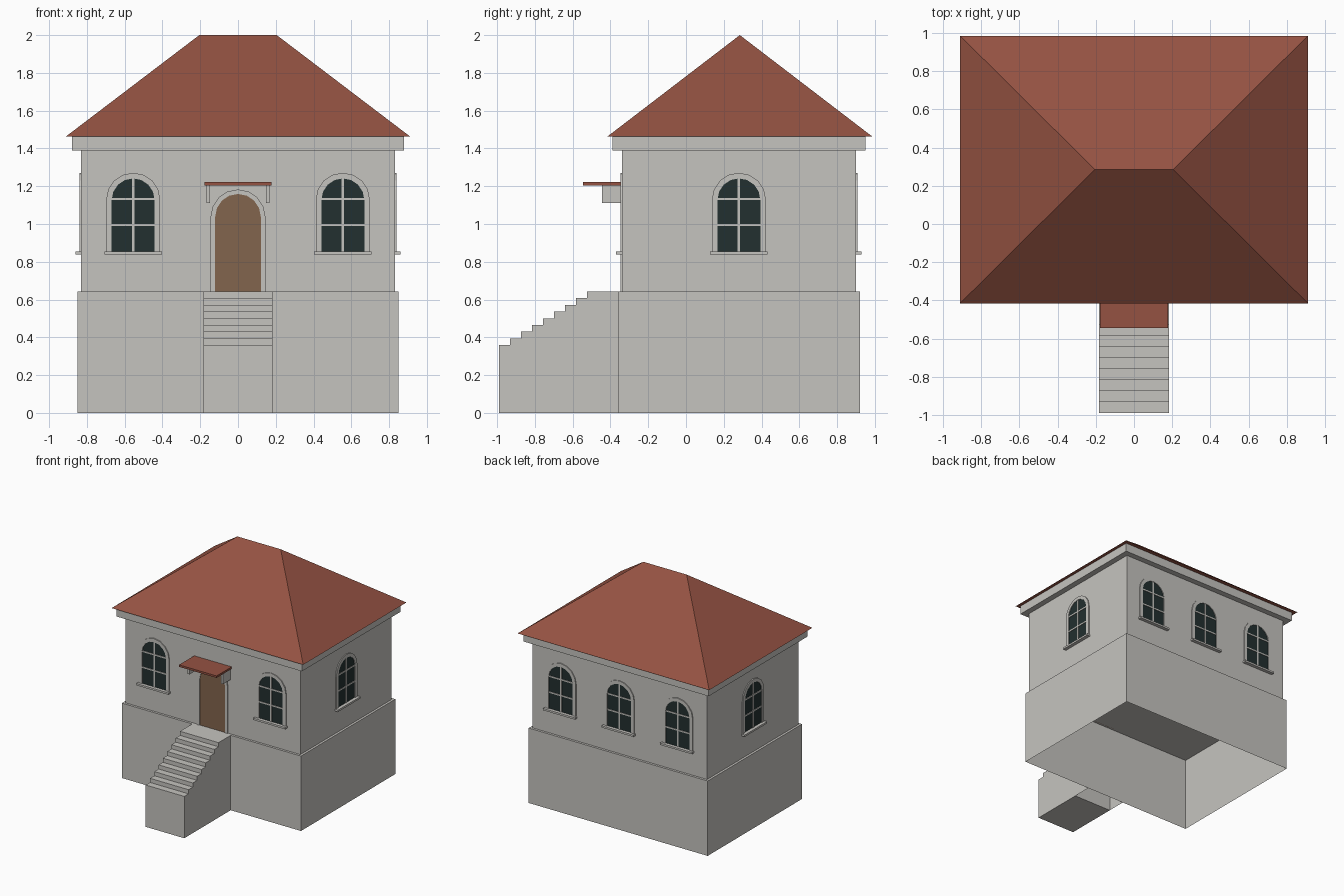
import bpy, bmesh, math
from mathutils import Matrix

if "Cube" in bpy.data.objects:
    bpy.data.objects.remove(bpy.data.objects["Cube"])


def material(name, rgb):
    m = bpy.data.materials.new(name)
    m.diffuse_color = (*rgb, 1)
    m.use_nodes = True
    m.node_tree.nodes["Principled BSDF"].inputs["Base Color"].default_value = m.diffuse_color
    return m


STONE = material("pale_stone", (0.56, 0.55, 0.52))
ROOF = material("red_tile", (0.30, 0.085, 0.055))
DOOR = material("brown_wood", (0.225, 0.13, 0.075))
GLASS = material("dark_glass", (0.016, 0.029, 0.029))


def finish(name, bm, mat, matrix=Matrix()):
    me = bpy.data.meshes.new(name)
    bm.to_mesh(me)
    bm.free()
    me.materials.append(mat)
    ob = bpy.data.objects.new(name, me)
    ob.matrix_world = matrix
    bpy.context.collection.objects.link(ob)
    return ob


def box(name, x, y, z, mat, matrix=Matrix(), drop=()):
    """Box from (min, max) ranges; drop lists (axis, sign) of faces left open."""
    bm = bmesh.new()
    bmesh.ops.create_cube(bm, size=1)
    bm.normal_update()
    gone = [f for f in bm.faces if any(f.normal[a] * s > 0.5 for a, s in drop)]
    bmesh.ops.delete(bm, geom=gone, context='FACES')
    for v in bm.verts:
        for i, (lo, hi) in enumerate((x, y, z)):
            v.co[i] = lo if v.co[i] < 0 else hi
    return finish(name, bm, mat, matrix)


def prism(name, pts, offset, mat, matrix=Matrix()):
    """Extrude a closed outline of 3D points by an offset."""
    bm = bmesh.new()
    f = bm.faces.new([bm.verts.new(p) for p in pts])
    ext = bmesh.ops.extrude_face_region(bm, geom=[f], use_keep_orig=True)
    bmesh.ops.translate(bm, vec=offset,
                        verts=[g for g in ext["geom"] if isinstance(g, bmesh.types.BMVert)])
    bmesh.ops.recalc_face_normals(bm, faces=bm.faces)
    return finish(name, bm, mat, matrix)


def arch(half, bottom, spring, y, n=8):
    """Round-topped outline, from bottom right over the top to bottom left."""
    top = [(half * math.cos(math.pi * i / n), y, spring + half * math.sin(math.pi * i / n))
           for i in range(n + 1)]
    return [(half, y, bottom)] + top + [(-half, y, bottom)]


def arch_frame(name, outer, inner, bottom, spring, depth, matrix):
    outline = arch(outer, bottom, spring, 0) + arch(inner, bottom, spring, 0)[::-1]
    prism(name, outline, (0, -depth, 0), STONE, matrix)


def window(name, x, y, angle):
    m = Matrix.Translation((x, y, 0)) @ Matrix.Rotation(math.radians(angle), 4, 'Z')
    arch_frame(name + "_frame", 0.143, 0.1135, 0.852, 1.128, 0.008, m)
    prism(name + "_glass", arch(0.1135, 0.852, 1.128, 0), (0, -0.002, 0), GLASS, m)
    box(name + "_upright_bar", (-0.007, 0.007), (-0.006, 0), (0.852, 1.241), STONE, m)
    for i, z in enumerate((0.995, 1.132)):
        box(f"{name}_cross_bar_{i}", (-0.1135, 0.1135), (-0.006, 0),
            (z - 0.006, z + 0.006), STONE, m)
    box(name + "_sill", (-0.152, 0.152), (-0.03, 0), (0.838, 0.854), STONE, m)


# Plinth (open underneath), walls and cornice
box("plinth", (-0.85, 0.85), (-0.36, 0.92), (0, 0.643), STONE, drop=[(2, -1)])
box("walls", (-0.83, 0.83), (-0.34, 0.90), (0.643, 1.39), STONE)
box("cornice", (-0.88, 0.88), (-0.39, 0.95), (1.39, 1.464), STONE)

# Hipped roof: a box whose top shrinks to a ridge
bm = bmesh.new()
eave = [bm.verts.new(p) for p in ((-0.91, -0.415, 1.464), (0.91, -0.415, 1.464),
                                  (0.91, 0.985, 1.464), (-0.91, 0.985, 1.464))]
west, east = bm.verts.new((-0.205, 0.285, 2)), bm.verts.new((0.205, 0.285, 2))
for f in ((eave[0], eave[1], east, west), (eave[1], eave[2], east),
          (eave[2], eave[3], west, east), (eave[3], eave[0], west), eave[::-1]):
    bm.faces.new(f)
finish("roof", bm, ROOF)

# Landing and stair flight
box("landing", (-0.183, 0.183), (-0.525, -0.36), (0, 0.643), STONE,
    drop=[(2, -1), (1, 1)])
run, rise, steps = 0.465 / 8, 0.0355, 8
side = [(-0.183, -0.525, 0), (-0.183, -0.99, 0)]
for i in range(steps):
    z = 0.359 + i * rise
    side += [(-0.183, -0.99 + i * run, z), (-0.183, -0.99 + (i + 1) * run, z)]
prism("stairs", side, (0.366, 0, 0), STONE)

# Windows: two in front, three behind, one on each side
for i, x in enumerate((-0.555, 0.555)):
    window(f"front_window_{i}", x, -0.34, 0)
for i, x in enumerate((-0.555, 0, 0.555)):
    window(f"back_window_{i}", x, 0.90, 180)
window("right_window", 0.83, 0.28, 90)
window("left_window", -0.83, 0.28, -90)

# Door with arched surround
at_front = Matrix.Translation((0, -0.34, 0))
arch_frame("door_frame", 0.145, 0.121, 0.643, 1.038, 0.008, at_front)
prism("door", arch(0.121, 0.643, 1.038, 0), (0, -0.003, 0), DOOR, at_front)

# Canopy and its brackets
box("canopy", (-0.178, 0.178), (-0.545, -0.34), (1.205, 1.222), ROOF)
for s in (-1, 1):
    xs = sorted((s * 0.148, s * 0.168))
    box("canopy_bracket", xs, (-0.445, -0.34), (1.11, 1.205), STONE)
